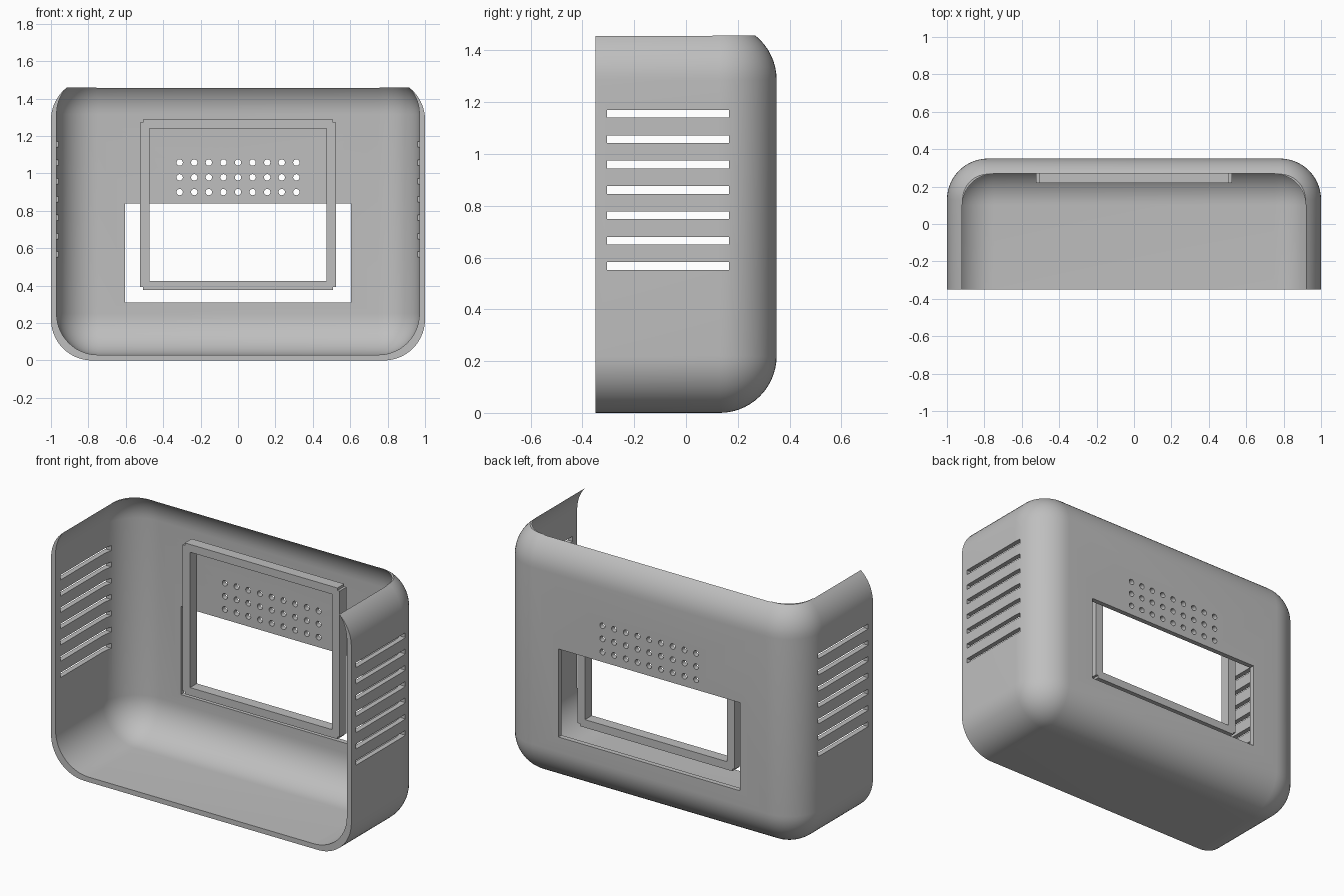
import bpy, bmesh, math
from mathutils import Matrix, Vector

if "Cube" in bpy.data.objects:
    bpy.data.objects.remove(bpy.data.objects["Cube"])

grey = bpy.data.materials.new("plain_grey")
grey.use_nodes = True
colour = (0.52, 0.52, 0.52, 1)
grey.diffuse_color = colour
grey.node_tree.nodes["Principled BSDF"].inputs["Base Color"].default_value = colour


def add_box(bm, lo, hi):
    lo, hi = Vector(lo), Vector(hi)
    matrix = Matrix.Translation((lo + hi) / 2) @ Matrix.Diagonal((*(hi - lo), 1))
    bmesh.ops.create_cube(bm, size=1, matrix=matrix)


def finish(bm, name):
    mesh = bpy.data.meshes.new(name)
    bm.to_mesh(mesh)
    bm.free()
    mesh.materials.append(grey)
    obj = bpy.data.objects.new(name, mesh)
    bpy.context.collection.objects.link(obj)
    return obj


def rounded_block(name, lo, hi, radius):
    """Box rounded everywhere except around its flat front face."""
    bm = bmesh.new()
    add_box(bm, lo, hi)
    edges = [e for e in bm.edges if max(v.co.y for v in e.verts) > lo[1] + 0.01]
    bmesh.ops.bevel(bm, geom=edges, offset=radius, segments=14, profile=0.5,
                    affect='EDGES', clamp_overlap=True)
    return finish(bm, name)


def cut(target, cutter):
    cutter.hide_render = True
    mod = target.modifiers.new("cut", 'BOOLEAN')
    mod.operation = 'DIFFERENCE'
    mod.solver = 'EXACT'
    mod.object = cutter
    bpy.ops.object.select_all(action='DESELECT')
    bpy.context.view_layer.objects.active = target
    target.select_set(True)
    bpy.ops.object.modifier_apply(modifier=mod.name)
    bpy.data.objects.remove(cutter)


# Shell, hollowed by an equal block moved up so the walls taper to a thin top edge
radius, wall, top = 0.22, 0.03, 1.506
shell = rounded_block("case_shell", (-1, -0.35, 0), (1, 0.35, top), radius)
cavity = rounded_block("cavity_cutter", (-1 + wall, -0.6, wall),
                       (1 - wall, 0.35 - wall, top + wall), radius)
cut(shell, cavity)

# Open top
bm = bmesh.new()
add_box(bm, (-1.5, -1, 1.458), (1.5, 1, 2))
cut(shell, finish(bm, "top_cutter"))

# Window, side vents and round back holes
bm = bmesh.new()
add_box(bm, (-0.605, 0.25, 0.31), (0.605, 0.5, 0.84))
for i in range(7):
    z = 0.567 + i * 0.098
    add_box(bm, (-1.2, -0.305, z - 0.015), (1.2, 0.167, z + 0.015))
for row in range(3):
    for col in range(-4, 5):
        place = Matrix.Translation((col * 0.078, 0.35, 0.9 + row * 0.079))
        bmesh.ops.create_cone(bm, cap_ends=True, segments=20, radius1=0.017,
                              radius2=0.017, depth=0.2,
                              matrix=place @ Matrix.Rotation(math.pi / 2, 4, 'X'))
cut(shell, finish(bm, "openings_cutter"))

# Screen frame with small notched corners
bm = bmesh.new()
add_box(bm, (-0.523, 0.22, 0.377), (0.523, 0.285, 1.287))
frame = finish(bm, "screen_frame")
bm = bmesh.new()
add_box(bm, (-0.473, 0.1, 0.425), (0.473, 0.4, 1.24))
notch = 0.015
for x in (-0.523, 0.523):
    for z in (0.377, 1.287):
        add_box(bm, (x - notch, 0.1, z - notch), (x + notch, 0.4, z + notch))
cut(frame, finish(bm, "frame_cutter"))

# Smooth rounded corners, crisp cut edges
bpy.ops.object.select_all(action='DESELECT')
bpy.context.view_layer.objects.active = shell
shell.select_set(True)
bpy.ops.object.shade_smooth_by_angle(angle=math.radians(30))
